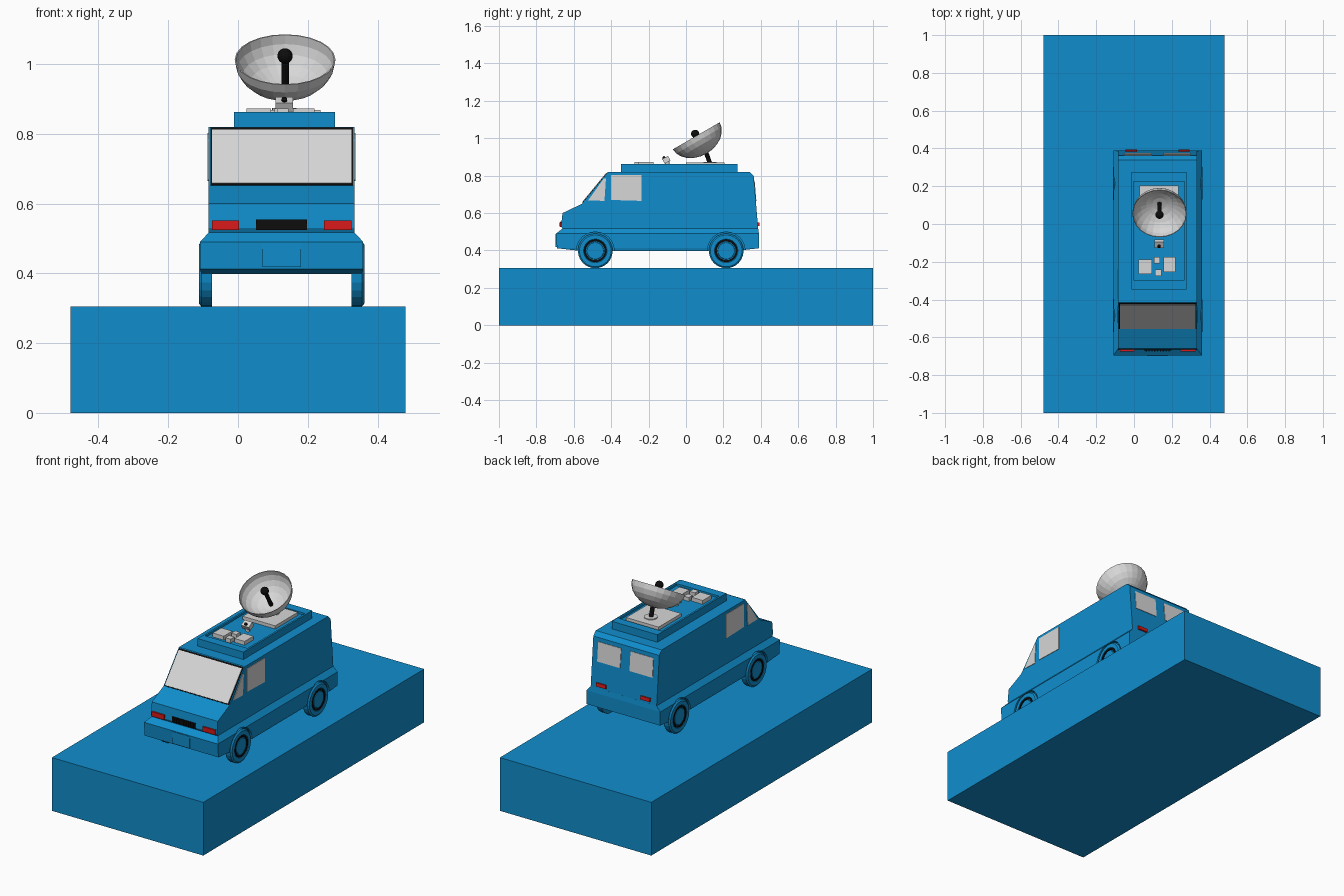
import bpy, bmesh, math
from mathutils import Vector, Matrix

if "Cube" in bpy.data.objects:
    bpy.data.objects.remove(bpy.data.objects["Cube"], do_unlink=True)

CX = 0.125      # van centre line
RX = 0.133      # roof equipment centre line


def material(name, rgb):
    m = bpy.data.materials.new(name)
    m.use_nodes = True
    m.diffuse_color = (*rgb, 1)
    m.node_tree.nodes["Principled BSDF"].inputs["Base Color"].default_value = (*rgb, 1)
    return m


BLUE = material("blue", (0.005, 0.27, 0.61))
GREY = material("light grey", (0.68, 0.68, 0.68))
BLACK = material("black", (0.004, 0.004, 0.004))
RED = material("red", (0.7, 0.01, 0.01))


def finish(bm, name, mat):
    bmesh.ops.recalc_face_normals(bm, faces=bm.faces)
    me = bpy.data.meshes.new(name)
    bm.to_mesh(me)
    bm.free()
    ob = bpy.data.objects.new(name, me)
    me.materials.append(mat)
    bpy.context.collection.objects.link(ob)
    return ob


def box(name, mat, x, y, z):
    """Box from three (low, high) ranges."""
    bm = bmesh.new()
    bmesh.ops.create_cube(bm, size=1)
    for v in bm.verts:
        v.co = [a + (b - a) * (c + 0.5) for (a, b), c in zip((x, y, z), v.co)]
    return finish(bm, name, mat)


def extrude(name, mat, corners, vector):
    """Polygon extruded along a vector."""
    bm = bmesh.new()
    f = bm.faces.new([bm.verts.new(c) for c in corners])
    r = bmesh.ops.extrude_face_region(bm, geom=[f])
    bmesh.ops.translate(bm, vec=vector,
                        verts=[v for v in r["geom"] if isinstance(v, bmesh.types.BMVert)])
    return finish(bm, name, mat)


def plate(name, mat, corners, outward, thick=0.006):
    """Thin plate standing proud of a surface."""
    a, b, c = (Vector(p) for p in corners[:3])
    n = (b - a).cross(c - a).normalized()
    if n.dot(Vector(outward)) < 0:
        n.negate()
    return extrude(name, mat, corners, n * thick)


def lathe(name, mat, profile, centre, axis, segs=24):
    """Spin (radius, height) points round an axis through centre."""
    bm = bmesh.new()
    verts = [bm.verts.new((r, 0, h)) for r, h in profile]
    edges = [bm.edges.new(p) for p in zip(verts, verts[1:])]
    bmesh.ops.spin(bm, geom=verts + edges, angle=math.tau, steps=segs,
                   axis=(0, 0, 1), cent=(0, 0, 0))
    bmesh.ops.remove_doubles(bm, verts=bm.verts, dist=0.0001)
    q = Vector((0, 0, 1)).rotation_difference(Vector(axis))
    bm.transform(Matrix.Translation(centre) @ q.to_matrix().to_4x4())
    return finish(bm, name, mat)


def rod(name, mat, a, b, r, segs=12):
    a, b = Vector(a), Vector(b)
    h = (b - a).length
    return lathe(name, mat, [(0, 0), (r, 0), (r, h), (0, h)], a, (b - a).normalized(), segs)


# Base block
box("base_block", BLUE, (-0.48, 0.48), (-1, 1), (0, 0.305))

# Lower body with bumpers: stacked sections (height, half width, front, back)
bm = bmesh.new()
for z, hx, y0, y1 in ((0.398, 0.23, -0.57, 0.27), (0.412, 0.234, -0.69, 0.39),
                      (0.49, 0.234, -0.695, 0.39), (0.517, 0.209, -0.66, 0.386)):
    for x in (-hx, hx):
        for y in (y0, y1):
            bm.verts.new((CX + x, y, z))
bmesh.ops.convex_hull(bm, input=bm.verts)
bmesh.ops.dissolve_limit(bm, angle_limit=0.02, verts=bm.verts, edges=bm.edges)
lower = finish(bm, "lower_body", BLUE)

# Wheel arches and wheels
for side, sx in (("right", -1), ("left", 1)):
    for end, y in (("front", -0.485), ("rear", 0.215)):
        hub = Vector((CX + sx * 0.2, y, 0.398))
        out = Vector((sx, 0, 0))
        cutter = rod("arch_cutter", BLUE, hub, hub + out * 0.06, 0.101, 24)
        cutter.hide_render = True
        mod = lower.modifiers.new("arch", "BOOLEAN")
        mod.operation = "DIFFERENCE"
        mod.solver = "EXACT"
        mod.object = cutter
        bpy.context.view_layer.objects.active = lower
        bpy.ops.object.modifier_apply(modifier=mod.name)
        bpy.data.objects.remove(cutter, do_unlink=True)
        lathe(f"{end}_{side}_wheel", BLUE,
              [(0, 0), (0.093, 0), (0.093, 0.03), (0.085, 0.037), (0.063, 0.037),
               (0.06, 0.032), (0.046, 0.032), (0.044, 0.036), (0, 0.036)], hub, out)
        lathe(f"{end}_{side}_wheel_ring", BLACK,
              [(0.05, 0.03), (0.05, 0.037), (0.06, 0.037), (0.06, 0.03)], hub, out)

# Upper body
side_profile = [(-0.66, 0.515), (-0.668, 0.53), (-0.66, 0.6), (-0.555, 0.65), (-0.415, 0.82),
                (0.34, 0.82), (0.362, 0.797), (0.386, 0.515)]
extrude("upper_body", BLUE, [(CX - 0.209, y, z) for y, z in side_profile], (0.418, 0, 0))


# Windscreen with dark surround
def screen(x, low, high):
    def at(t):
        return -0.555 + 0.14 * t, 0.65 + 0.17 * t
    return [(CX - x, *at(low)), (CX + x, *at(low)), (CX + x, *at(high)), (CX - x, *at(high))]


plate("windscreen_surround", BLACK, screen(0.204, 0.01, 0.98), (0, -1, 1), 0.003)
plate("windscreen", GREY, screen(0.2, 0.03, 0.935), (0, -1, 1))

# Side windows
quarter = [(-0.523, 0.668), (-0.436, 0.665), (-0.428, 0.785), (-0.44, 0.785)]
door = [(-0.4, 0.67), (-0.237, 0.665), (-0.237, 0.803), (-0.4, 0.803)]
for side, sx in (("right", -1), ("left", 1)):
    for name, shape in (("quarter_window", quarter), ("door_window", door)):
        plate(f"{side}_{name}", GREY, [(CX + sx * 0.209, y, z) for y, z in shape],
              (sx, 0, 0), 0.003)


# Rear windows and tail lights, following the sloping back
def back(x0, x1, z0, z1):
    def y(z):
        return 0.362 + 0.024 * (0.797 - z) / 0.282
    return [(CX + x0, y(z0), z0), (CX + x1, y(z0), z0), (CX + x1, y(z1), z1), (CX + x0, y(z1), z1)]


for side, s in (("right", -1), ("left", 1)):
    plate(f"{side}_rear_window", GREY, back(s * 0.03, s * 0.175, 0.665, 0.775), (0, 1, 0), 0.003)
    plate(f"{side}_tail_light", RED, back(s * 0.11, s * 0.17, 0.53, 0.55), (0, 1, 0), 0.009)
    # Front lights
    xs = sorted((CX + s * 0.122, CX + s * 0.2))
    box(f"{side}_front_light", RED, xs, (-0.674, -0.66), (0.525, 0.552))

# Grille and number panel
box("grille", BLACK, (CX - 0.073, CX + 0.073), (-0.671, -0.66), (0.525, 0.555))
for i in range(9):
    x = CX - 0.06 + i * 0.015
    box(f"grille_bar_{i + 1}", BLACK, (x - 0.003, x + 0.003), (-0.675, -0.665), (0.528, 0.55))
box("bumper_panel", BLUE, (CX - 0.055, CX + 0.055), (-0.698, -0.69), (0.418, 0.487))

# Roof box with sunken deck
roof = box("roof_box", BLUE, (RX - 0.145, RX + 0.145), (-0.348, 0.275), (0.815, 0.863))
bm = bmesh.new()
bm.from_mesh(roof.data)
top = max(bm.faces, key=lambda f: f.calc_center_median().z)
bmesh.ops.inset_region(bm, faces=[top], thickness=0.015)
for v in top.verts:
    v.co.y += 0.04 if v.co.y < 0 else -0.04
deck = bmesh.ops.extrude_face_region(bm, geom=[top])
bmesh.ops.delete(bm, geom=[top], context="FACES_ONLY")
for v in deck["geom"]:
    if isinstance(v, bmesh.types.BMVert):
        v.co.z -= 0.012
bm.to_mesh(roof.data)
bm.free()

# Roof equipment
box("dish_plate", GREY, (RX - 0.103, RX + 0.103), (0.0, 0.205), (0.845, 0.869))
for i, (x0, x1, y0, y1) in enumerate(((0.025, 0.095, -0.265, -0.187),
                                      (0.157, 0.22, -0.255, -0.175),
                                      (0.105, 0.137, -0.21, -0.175),
                                      (0.112, 0.145, -0.275, -0.24))):
    box(f"equipment_box_{i + 1}", GREY, (x0, x1), (y0, y1), (0.845, 0.873))

# Small tilted sensor
rod("sensor_post", GREY, (RX, -0.1, 0.845), (RX, -0.1, 0.88), 0.012)
sensor = box("sensor_head", GREY, (-0.025, 0.025), (-0.018, 0.018), (-0.014, 0.014))
sensor.location = (RX, -0.105, 0.885)
sensor.rotation_euler.x = math.radians(30)
rod("sensor_lens", BLACK, (RX, -0.11, 0.889), (RX, -0.123, 0.9), 0.008)

# Satellite dish: open half ellipsoid tilted forwards
axis = Vector((0, -0.5, 0.866))
rim = Vector((RX + 0.002, 0.055, 1.013))
curve = [(0.1445 * math.sin(a), -0.11 * math.cos(a))
         for a in (math.radians(15 * i) for i in range(7))]
dish = lathe("dish", GREY, curve + [(r * 0.975, h * 0.965) for r, h in reversed(curve)], rim, axis)
bottom = rim - axis * 0.108
rod("dish_feed", BLACK, bottom, rim, 0.011)
bm = bmesh.new()
bmesh.ops.create_uvsphere(bm, u_segments=16, v_segments=10, radius=0.022,
                          matrix=Matrix.Translation(rim + axis * 0.012))
finish(bm, "feed_ball", BLACK)
foot = Vector((RX, 0.128, 0.866))
rod("dish_strut", BLACK, foot, bottom, 0.012)
lathe("dish_foot", GREY, [(0, 0), (0.035, 0), (0.035, 0.008), (0, 0.008)], foot, (0, 0, 1))
